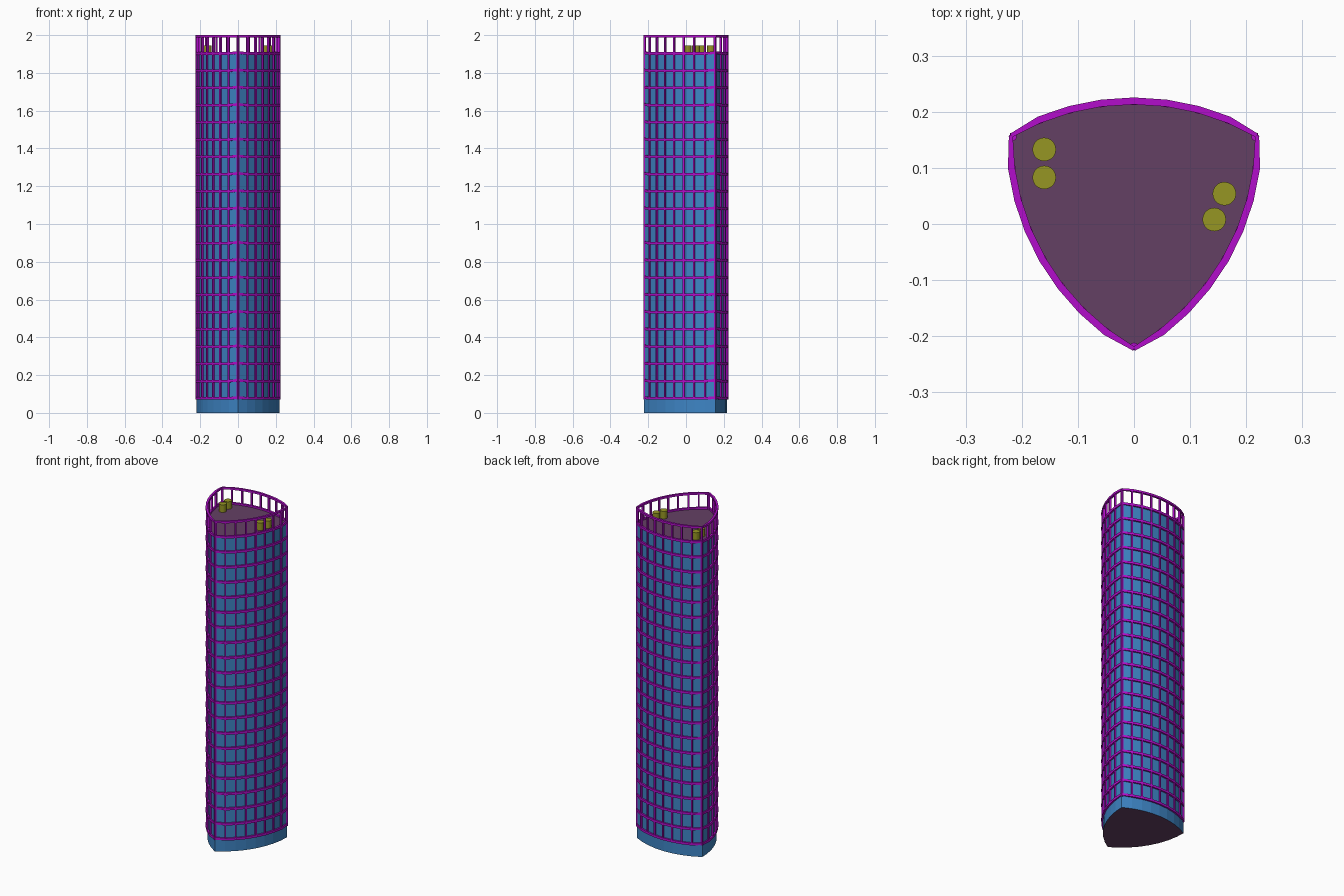
import bpy, bmesh, math
from mathutils import Vector, Matrix

if "Cube" in bpy.data.objects:
    bpy.data.objects.remove(bpy.data.objects["Cube"])

R = 0.438            # width of the three-sided bulging plan
SEG = 8              # flat facets per side
ROOF = 1.90
Y0 = 0.2160 - R      # front corner
CORNERS = [Vector((0, Y0, 0)),
           Vector((R / 2, Y0 + R * math.sqrt(3) / 2, 0)),
           Vector((-R / 2, Y0 + R * math.sqrt(3) / 2, 0))]


def material(name, rgb):
    m = bpy.data.materials.new(name)
    m.diffuse_color = (*rgb, 1)
    m.use_nodes = True
    m.node_tree.nodes["Principled BSDF"].inputs["Base Color"].default_value = m.diffuse_color
    return m


BLUE = material("blue glass", (0.048, 0.235, 0.56))
PLUM = material("plum roof", (0.127, 0.051, 0.127))
PURPLE = material("purple frame", (0.45, 0.004, 0.60))
OLIVE = material("olive vents", (0.305, 0.305, 0.017))


def finish(bm, name, *mats):
    bmesh.ops.recalc_face_normals(bm, faces=bm.faces)
    me = bpy.data.meshes.new(name)
    bm.to_mesh(me)
    bm.free()
    for m in mats:
        me.materials.append(m)
    ob = bpy.data.objects.new(name, me)
    bpy.context.collection.objects.link(ob)
    return ob


def side_points(k):
    """Points and outward normals along side k, an arc about the opposite corner."""
    c = CORNERS[(k + 2) % 3]
    a0 = math.radians(-60 + 120 * k)
    out = []
    for i in range(SEG + 1):
        a = a0 + math.radians(60) * i / SEG
        n = Vector((math.cos(a), math.sin(a), 0))
        out.append((c + n * R, n))
    return out


SIDES = [side_points(k) for k in range(3)]

# Glass tower body with roof and underside
bm = bmesh.new()
base = bm.faces.new([bm.verts.new(p) for s in SIDES for p, n in s[:-1]])
top = bmesh.ops.extrude_face_region(bm, geom=[base])
bmesh.ops.translate(bm, vec=(0, 0, ROOF),
                    verts=[v for v in top["geom"] if isinstance(v, bmesh.types.BMVert)])
bm.normal_update()
for f in bm.faces:
    f.material_index = 1 if abs(f.normal.z) > 0.5 else 0
finish(bm, "tower_body", BLUE, PLUM)


def add_band(bm, side, z, h, rise):
    """Horizontal strip along one side, tapered and lifted at its ends."""
    prev = None
    for i, (p, n) in enumerate(side):
        end = i in (0, SEG)
        outer, zz = (0.004 if end else 0.0095), z + (rise if end else 0)
        ring = [bm.verts.new(p + n * d + Vector((0, 0, zz + e)))
                for d, e in ((-0.003, -h / 2), (outer, -h / 2), (outer, h / 2), (-0.003, h / 2))]
        if prev:
            for j in range(4):
                bm.faces.new((prev[j], prev[(j + 1) % 4], ring[(j + 1) % 4], ring[j]))
        if end:
            bm.faces.new(ring)
        prev = ring


# Floor bands and top rail
bm = bmesh.new()
for side in SIDES:
    for i in range(21):
        add_band(bm, side, 0.077 + 0.0913 * i, 0.014, 0.004)
finish(bm, "floor_bands", PURPLE)
bm = bmesh.new()
for side in SIDES:
    add_band(bm, side, 1.994, 0.012, 0)
finish(bm, "top_rail", PURPLE)

# Upright mullions, running past the roof to the rail
bm = bmesh.new()
for side in SIDES:
    for i, (p, n) in enumerate(side):
        shift = -0.004 if i in (0, SEG) else 0.002
        mat = (Matrix.Translation(p + n * shift + Vector((0, 0, 1.03)))
               @ Matrix.Rotation(math.atan2(n.y, n.x), 4, 'Z')
               @ Matrix.Diagonal((0.012, 0.009, 1.92, 1)))
        bmesh.ops.create_cube(bm, size=1, matrix=mat)
finish(bm, "mullions", PURPLE)

# Round roof vents
bm = bmesh.new()
for x, y in ((-0.16, 0.133), (-0.16, 0.083), (0.161, 0.054), (0.143, 0.008)):
    bmesh.ops.create_cone(bm, cap_ends=True, segments=20, radius1=0.021, radius2=0.021,
                          depth=0.05, matrix=Matrix.Translation((x, y, ROOF + 0.02)))
finish(bm, "roof_vents", OLIVE)
